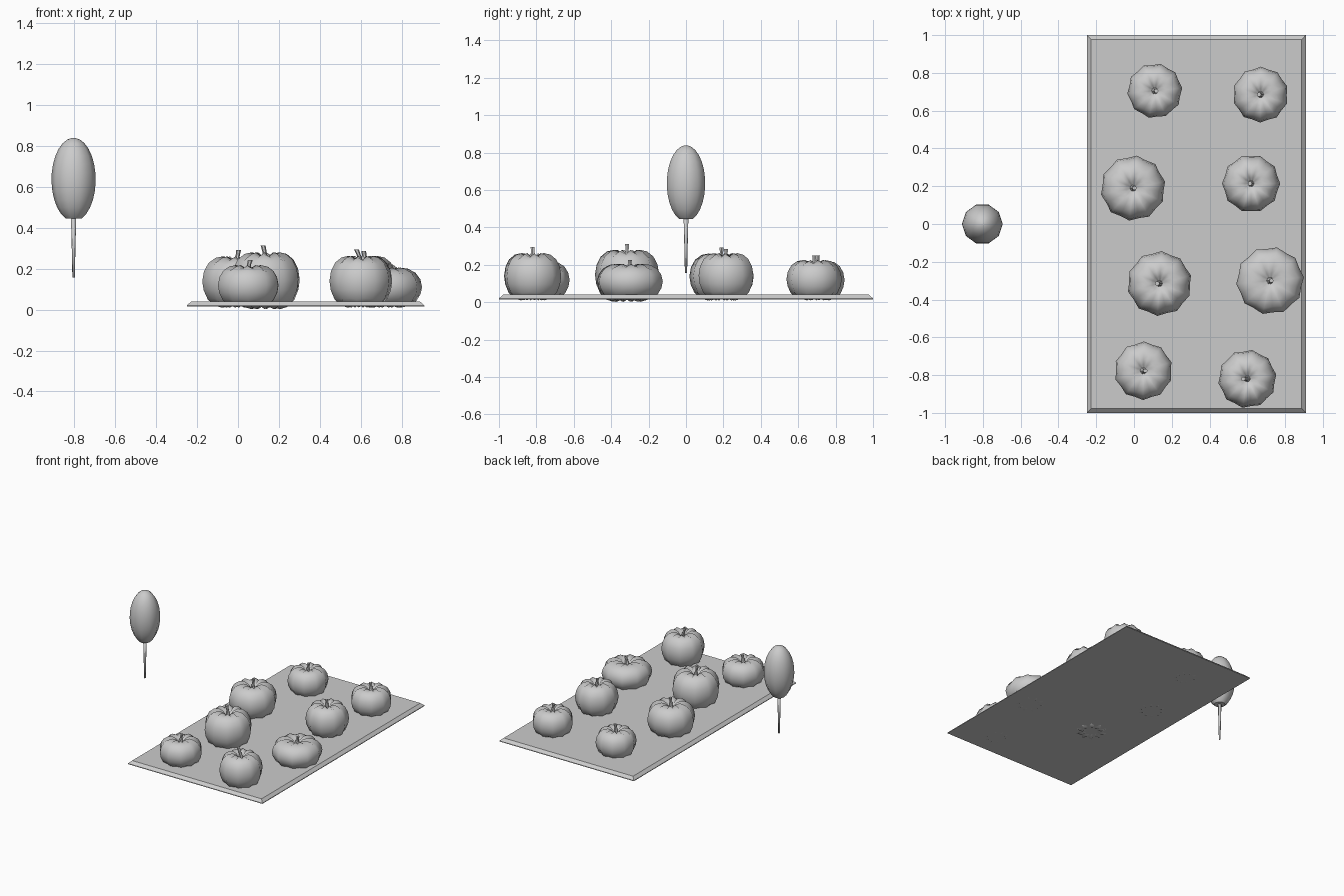
import bpy, bmesh
from math import pi, cos, sin
from mathutils import Matrix

if "Cube" in bpy.data.objects:
    bpy.data.objects.remove(bpy.data.objects["Cube"])


def make(name, bm, smooth=True):
    bmesh.ops.recalc_face_normals(bm, faces=bm.faces)
    for f in bm.faces:
        f.smooth = smooth
    me = bpy.data.meshes.new(name)
    bm.to_mesh(me)
    bm.free()
    ob = bpy.data.objects.new(name, me)
    bpy.context.collection.objects.link(ob)
    return ob


def loft(bm, rings):
    """Bridge a list of equal rings and cap both ends."""
    rings = [[bm.verts.new(p) for p in r] for r in rings]
    n = len(rings[0])
    for a, b in zip(rings, rings[1:]):
        for i in range(n):
            bm.faces.new((a[i], a[(i + 1) % n], b[(i + 1) % n], b[i]))
    bm.faces.new(rings[0])
    bm.faces.new(rings[-1])


def circle(r, z, n, x=0.0, y=0.0):
    return [(x + r * cos(2 * pi * i / n), y + r * sin(2 * pi * i / n), z) for i in range(n)]


# garden bed with chamfered upper rim
bm = bmesh.new()
x0, x1, zs = -0.25, 0.91, ((0.015, 0), (0.02, 0), (0.04, 0.022))
loft(bm, [[(x0 + d, -1 + d, z), (x1 - d, -1 + d, z), (x1 - d, 1 - d, z), (x0 + d, 1 - d, z)]
          for z, d in zs])
make("garden_bed", bm, smooth=False)

# tree crown: stretched ball cut flat underneath
bm = bmesh.new()
rings = []
for k in range(13):
    a = -1.19 + k * (1.50 + 1.19) / 12
    rings.append(circle(0.108 * cos(a), 0.635 + 0.204 * sin(a), 10, -0.803))
loft(bm, rings)
crown = make("tree_crown", bm)
for f in (crown.data.polygons[-2],):
    f.use_smooth = False

# tapered tree trunk
bm = bmesh.new()
loft(bm, [circle(0.006, 0.157, 8, -0.803), circle(0.009, 0.30, 8, -0.803),
          circle(0.013, 0.46, 8, -0.803)])
make("tree_trunk", bm)

# pumpkin profile: radius fraction, height fraction, groove drop
PROFILE = [(0.04, 0.10, 0), (0.22, 0.06, 0), (0.42, 0.0, -0.05), (0.64, 0.04, -0.04),
           (0.84, 0.16, -0.02), (0.96, 0.34, 0), (1.0, 0.52, 0), (0.95, 0.71, 0.01),
           (0.82, 0.87, 0.03), (0.62, 0.97, 0.06), (0.40, 1.0, 0.08), (0.22, 0.95, 0.07),
           (0.10, 0.86, 0.02), (0.03, 0.82, 0)]


def pumpkin(i, x, y, r, z0, z1, top, lean, turn):
    h = z1 - z0
    bm = bmesh.new()
    rings = []
    for f, t, drop in PROFILE:
        ring = []
        for k in range(20):
            g = k % 2
            rr = r * f * (0.935 if g else 1.0)
            a = k * pi / 10 + turn
            ring.append((rr * cos(a), rr * sin(a), z0 + h * (t - drop * g)))
        rings.append(ring)
    loft(bm, rings)
    make(f"pumpkin_{i}", bm).location = (x, y, 0)
    # flared, slightly leaning stem
    bm = bmesh.new()
    base = z0 + 0.80 * h
    loft(bm, [circle(0.024, base, 6), circle(0.013, base + 0.02, 6),
              circle(0.010, (base + top) / 2 + 0.01, 6, lean * 0.4),
              circle(0.012, top, 6, lean)])
    make(f"pumpkin_stem_{i}", bm, smooth=False).location = (x, y, 0)


# x, y, radius, bottom, body top, stem top, stem lean, turn
PUMPKINS = [
    (0.11, 0.705, 0.146, 0.010, 0.220, 0.250, 0.008, 0.1),
    (0.67, 0.685, 0.148, 0.014, 0.225, 0.250, -0.008, 0.3),
    (-0.005, 0.19, 0.173, 0.009, 0.260, 0.292, 0.008, 0.2),
    (0.62, 0.214, 0.154, 0.014, 0.262, 0.285, -0.006, 0.0),
    (0.135, -0.315, 0.172, 0.002, 0.280, 0.312, -0.012, 0.25),
    (0.72, -0.30, 0.180, 0.010, 0.205, 0.225, 0.008, 0.1),
    (0.05, -0.777, 0.155, 0.014, 0.217, 0.243, 0.010, 0.3),
    (0.60, -0.82, 0.155, 0.010, 0.262, 0.294, -0.022, 0.15),
]
for i, p in enumerate(PUMPKINS, 1):
    pumpkin(i, *p)
